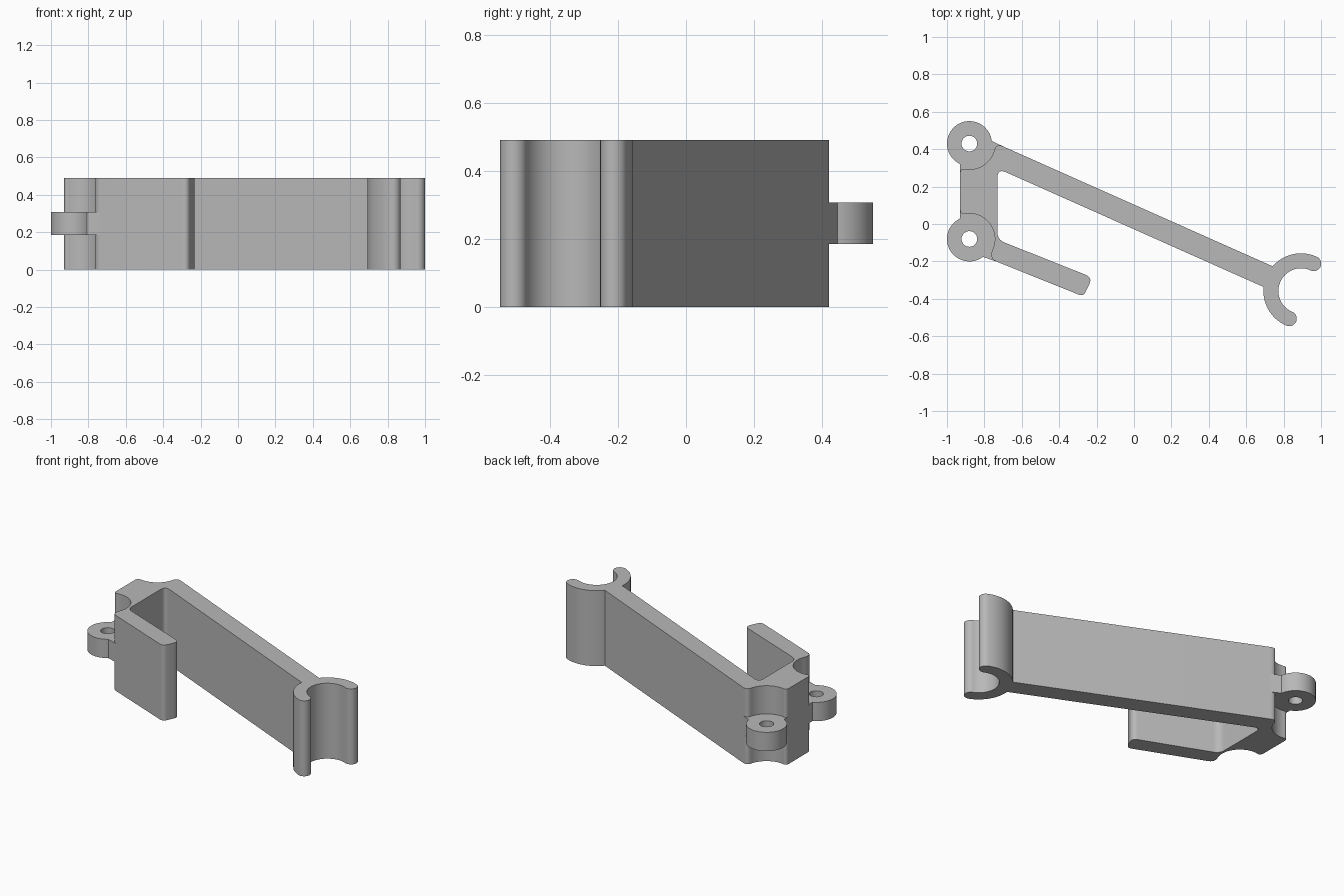
import bpy
import bmesh
from math import cos, sin, radians
from mathutils import Vector

HEIGHT = 0.49
UPPER, LOWER = (-0.88, 0.43), (-0.88, -0.08)   # hinge lug centres
CLIP = (0.893, -0.358)

cube = bpy.data.objects.get("Cube")
if cube:
    bpy.data.objects.remove(cube, do_unlink=True)

grey = bpy.data.materials.new("plain grey")
grey.use_nodes = True
colour = (0.48, 0.48, 0.48, 1)
grey.diffuse_color = colour
grey.node_tree.nodes["Principled BSDF"].inputs["Base Color"].default_value = colour


def arc(centre, radius, start, end, steps=24):
    angles = [radians(start + (end - start) * i / steps) for i in range(steps + 1)]
    return [(centre[0] + radius * cos(a), centre[1] + radius * sin(a)) for a in angles]


def blend(start, corner, end, steps=8):
    a, c, b = Vector(start), Vector(corner), Vector(end)
    return [tuple(a.lerp(c, i / steps).lerp(c.lerp(b, i / steps), i / steps))
            for i in range(steps + 1)]


def rounded(before, corner, after, reach):
    c = Vector(corner)
    ends = [c + (Vector(p) - c).normalized() * reach for p in (before, after)]
    return blend(ends[0], c, ends[1])


def extruded(name, loops, bottom, top):
    """Solid from an outer loop and optional hole loops."""
    bm = bmesh.new()
    for loop in loops:
        verts = [bm.verts.new((x, y, bottom)) for x, y in loop]
        for i, v in enumerate(verts):
            bm.edges.new((verts[i - 1], v))
    bmesh.ops.triangle_fill(bm, use_beauty=True, edges=bm.edges[:], normal=(0, 0, 1))
    result = bmesh.ops.extrude_face_region(bm, geom=bm.faces[:])
    moved = [g for g in result["geom"] if isinstance(g, bmesh.types.BMVert)]
    bmesh.ops.translate(bm, verts=moved, vec=(0, 0, top - bottom))
    bmesh.ops.recalc_face_normals(bm, faces=bm.faces[:])
    mesh = bpy.data.meshes.new(name)
    bm.to_mesh(mesh)
    bm.free()
    mesh.materials.append(grey)
    obj = bpy.data.objects.new(name, mesh)
    bpy.context.collection.objects.link(obj)
    bpy.ops.object.select_all(action="DESELECT")
    obj.select_set(True)
    bpy.context.view_layer.objects.active = obj
    bpy.ops.object.shade_smooth_by_angle(angle=radians(30))
    return obj


# Corners of the short arm and the inner pocket
tip_outer, tip_inner = (-0.27, -0.388), (-0.222, -0.286)
pocket_low, pocket_high = (-0.73, -0.084), (-0.73, 0.297)
short_start, long_start, long_end = (-0.735, -0.201), (-0.70, 0.415), (0.692, -0.336)

# Bracket outline: clip, long arm, two hinge notches, short arm, pocket
outline = arc(CLIP, 0.201, 65, 139)
upper_notch = arc(UPPER, 0.138, -15, -100)
outline += blend(long_start, (-0.738, 0.432), upper_notch[0])
outline += upper_notch[1:-1]
outline += blend(upper_notch[-1], (-0.93, 0.302), (-0.93, 0.265))
lower_notch = arc(LOWER, 0.136, 100, -25)
outline += blend((-0.93, 0.085), (-0.93, 0.047), lower_notch[0])
outline += lower_notch[1:-1]
outline += blend(lower_notch[-1], (-0.775, -0.185), short_start)
outline += rounded(short_start, tip_outer, tip_inner, 0.03)
outline += rounded(tip_outer, tip_inner, pocket_low, 0.04)
outline += rounded(tip_inner, pocket_low, pocket_high, 0.04)
outline += rounded(pocket_low, pocket_high, long_end, 0.05)
outline += arc(CLIP, 0.201, 174, 247)
outline += arc(arc(CLIP, 0.161, 247, 247, 1)[0], 0.04, 247, 427, 16)[1:-1]
outline += arc(CLIP, 0.121, 247, 65, 40)
outline += arc(arc(CLIP, 0.161, 65, 65, 1)[0], 0.04, 245, 425, 16)[1:-1]
extruded("bracket_body", [outline], 0, HEIGHT)

# Hinge lugs with pin holes; their necks run into the body
upper_lug = arc(UPPER, 0.12, 7, 245.4, 40)
upper_lug += [(-0.93, 0.265), (-0.80, 0.25), (-0.70, 0.38), long_start]
lower_lug = arc(LOWER, 0.12, 114.6, 307, 40)
lower_lug += [short_start, (-0.72, -0.17), (-0.737, -0.08), (-0.80, 0.12), (-0.93, 0.085)]
for name, centre, loop in (("upper_hinge_lug", UPPER, upper_lug),
                           ("lower_hinge_lug", LOWER, lower_lug)):
    hole = arc(centre, 0.042, 0, 360, 28)[:-1]
    extruded(name, [loop, hole], 0.185, 0.307)
